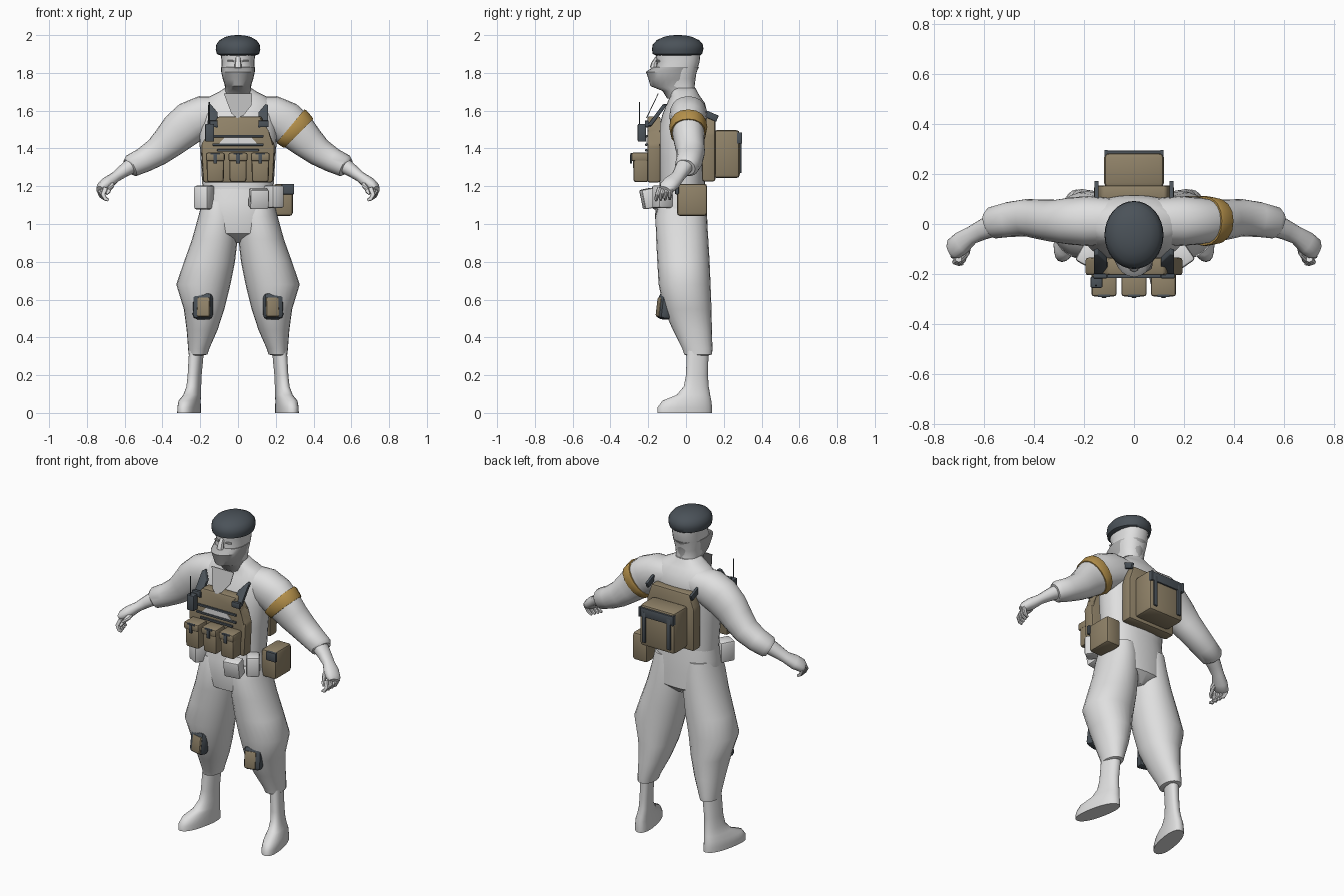
import bpy, bmesh, math
from mathutils import Vector, Matrix, Euler


def mat(name, r, g, b):
    m = bpy.data.materials.new(name)
    m.diffuse_color = (r, g, b, 1)
    return m


GREY = mat("pale_grey_cloth", .74, .74, .74)
SCARF = mat("mid_grey_cloth", .45, .45, .45)
TAN = mat("tan_canvas", .28, .225, .14)
DARK = mat("dark_slate", .07, .085, .10)
GOLD = mat("gold_band", .46, .28, .07)


def finish(bm, name, m):
    bmesh.ops.recalc_face_normals(bm, faces=bm.faces)
    me = bpy.data.meshes.new(name)
    bm.to_mesh(me)
    bm.free()
    ob = bpy.data.objects.new(name, me)
    me.materials.append(m)
    bpy.context.collection.objects.link(ob)
    return ob


def skin(name, rings, m):
    """Bridge rings of equal point count and cap both ends."""
    bm = bmesh.new()
    vs = [[bm.verts.new(p) for p in r] for r in rings]
    n = len(vs[0])
    for a, b in zip(vs, vs[1:]):
        for i in range(n):
            j = (i + 1) % n
            bm.faces.new((a[i], a[j], b[j], b[i]))
    bm.faces.new(vs[0])
    bm.faces.new(vs[-1])
    return finish(bm, name, m)


def oval(n, e):
    pts = []
    for i in range(n):
        c, s = math.cos(2 * math.pi * i / n), math.sin(2 * math.pi * i / n)
        pts.append((math.copysign(abs(c) ** (2 / e), c), math.copysign(abs(s) ** (2 / e), s)))
    return pts


def stack(name, rows, m, side=1, n=24, e=2.3, shear=0):
    """Horizontal sections: z, x0, x1, y0, y1."""
    rings = []
    for z, x0, x1, y0, y1 in rows:
        rings.append([Vector((side * ((x0 + x1) / 2 + a * (x1 - x0) / 2 - shear * b * (y1 - y0) / 2),
                              (y0 + y1) / 2 + b * (y1 - y0) / 2, z)) for a, b in oval(n, e)])
    return skin(name, rings, m)


def tube(name, rows, m, side=1, n=16, e=2.2):
    """Sections along a path: x, y, z, radius, y radius."""
    cs = [Vector(r[:3]) for r in rows]
    rings = []
    for i, r in enumerate(rows):
        d = (cs[min(i + 1, len(cs) - 1)] - cs[max(i - 1, 0)]).normalized()
        hint = Vector((0, 1, 0)) if abs(d.y) < .75 else Vector((1, 0, 0))
        u = d.cross(hint).normalized()
        v = u.cross(d)
        ring = [cs[i] + u * a * r[3] + v * b * r[4] for a, b in oval(n, e)]
        rings.append([Vector((side * p.x, p.y, p.z)) for p in ring])
    return skin(name, rings, m)


def box(name, c, s, m, bevel=.008, rot=(0, 0, 0), taper=1):
    bm = bmesh.new()
    bmesh.ops.create_cube(bm, size=1)
    for v in bm.verts:
        k = taper if v.co.z < 0 else 1
        v.co = Vector((v.co.x * s[0] * k, v.co.y * s[1] * k, v.co.z * s[2]))
    if bevel:
        bmesh.ops.bevel(bm, geom=bm.edges[:], offset=bevel, segments=2, profile=.5, affect='EDGES')
    bm.transform(Matrix.Translation(c) @ Euler(rot).to_matrix().to_4x4())
    return finish(bm, name, m)


def plate(name, pts, y0, y1, m, bevel=0, lean=0):
    """Outline in x, z given depth along y; lean tips the top backwards."""
    bm = bmesh.new()
    z0 = min(p[1] for p in pts)
    f = [bm.verts.new((x, y0 + (z - z0) * lean, z)) for x, z in pts]
    b = [bm.verts.new((x, y1 + (z - z0) * lean, z)) for x, z in pts]
    bm.faces.new(f)
    bm.faces.new(b[::-1])
    for i in range(len(pts)):
        j = (i + 1) % len(pts)
        bm.faces.new((f[j], f[i], b[i], b[j]))
    if bevel:
        bmesh.ops.bevel(bm, geom=bm.edges[:], offset=bevel, segments=2, profile=.5, affect='EDGES')
    return finish(bm, name, m)


def sym(rows):
    return [(z, -r, r, a, b) for z, r, a, b in rows]


# Torso, pelvis, head, face covering and hat
stack("torso", sym([(1.16, .185, -.145, .1), (1.22, .19, -.14, .1), (1.35, .198, -.15, .108), (1.48, .208, -.15, .115),
                    (1.58, .205, -.125, .115), (1.64, .19, -.1, .1), (1.675, .15, -.085, .075),
                    (1.7, .1, -.085, .06), (1.72, .07, -.085, .05)]), GREY, n=28)
stack("pelvis", sym([(1.2, .185, -.14, .1), (1.12, .196, -.155, .108), (1.04, .205, -.165, .112),
                     (.95, .19, -.15, .115), (.9, .06, -.06, .06)]), GREY, n=28)
stack("head", sym([(1.66, .075, -.08, .06), (1.72, .068, -.11, .045), (1.77, .078, -.15, .048), (1.83, .088, -.16, .064),
                   (1.86, .086, -.15, .072), (1.885, .09, -.16, .075), (1.93, .09, -.15, .078)]), GREY, n=24)
stack("face_scarf", sym([(1.665, .078, -.1, .055), (1.705, .07, -.125, .048), (1.73, .068, -.188, .046),
                         (1.765, .08, -.198, .05), (1.805, .089, -.212, .056), (1.83, .091, -.175, .068)]),
      SCARF, n=24, e=2.1)
tube("nose", [(0, -.15, 1.885, .012, .01), (0, -.168, 1.85, .017, .016), (0, -.172, 1.825, .02, .02)], GREY, n=8)
for s in (-1, 1):
    box("eye_socket", (s * .04, -.148, 1.862), (.032, .012, .01), SCARF, .002, (0, 0, s * .3))
stack("beret", sym([(1.893, .095, -.16, .075), (1.9, .112, -.176, .085), (1.925, .118, -.18, .092),
                    (1.95, .115, -.176, .09), (1.973, .098, -.155, .07), (1.99, .068, -.12, .035),
                    (1.998, .035, -.085, 0), (2.0, .01, -.055, -.035)]), DARK, n=32, e=2)
plate("scarf_flap", [(-.075, 1.69), (.075, 1.69), (.072, 1.63), (.03, 1.575), (-.005, 1.56), (-.035, 1.585)],
      -.212, -.207, SCARF, lean=.48)

# Limbs
for s in (-1, 1):
    tube("arm", [(.06, .01, 1.59, .085, .09), (.18, .012, 1.572, .108, .1), (.25, .012, 1.54, .112, .095),
                 (.315, .012, 1.487, .105, .085), (.37, .018, 1.432, .09, .08), (.43, .025, 1.38, .076, .075),
                 (.5, .018, 1.338, .066, .07), (.565, .005, 1.308, .06, .064), (.578, 0, 1.3, .046, .05)], GREY, s, 20)
    tube("forearm", [(.54, .005, 1.325, .045, .05), (.61, -.025, 1.278, .034, .04), (.65, -.045, 1.248, .028, .036),
                     (.69, -.075, 1.218, .034, .046), (.722, -.1, 1.195, .028, .044), (.735, -.11, 1.185, .014, .03)],
         GREY, s, 14)
    for i in range(4):
        y = -.068 - .024 * i
        tube("finger", [(.72 - .006 * i, y, 1.208 - .006 * i, .014, .013),
                        (.736 - .007 * i, y - .012, 1.175 - .007 * i, .013, .012),
                        (.725 - .008 * i, y - .018, 1.147 - .005 * i, .011, .01),
                        (.703 - .006 * i, y - .018, 1.132 - .002 * i, .007, .007)], GREY, s, 8)
    tube("thumb", [(.67, -.075, 1.222, .018, .018), (.672, -.115, 1.2, .016, .016),
                   (.685, -.145, 1.175, .012, .012), (.695, -.158, 1.158, .006, .006)], GREY, s, 8)
    stack("trouser_leg", [(1.12, .02, .19, -.14, .1), (1.04, .002, .21, -.162, .11), (.92, .002, .243, -.158, .118),
                          (.8, .016, .286, -.152, .125), (.68, .04, .327, -.145, .13), (.55, .072, .287, -.118, .135),
                          (.44, .108, .272, -.07, .137), (.34, .152, .264, -.02, .14), (.31, .162, .262, -.01, .138),
                          (.305, .18, .255, 0, .12)], GREY, s, 24, 2.1)
    stack("boot", [(.36, .18, .255, .005, .12), (.2, .195, .264, 0, .116), (.14, .198, .27, -.012, .12),
                   (.095, .2, .285, -.05, .128), (.065, .206, .306, -.125, .134), (.03, .206, .312, -.15, .138),
                   (0, .206, .312, -.152, .138)], GREY, s, 24, 2.3, .2)
    # Knee pads
    box("knee_pad", (s * .185, -.11, .565), (.105, .065, .14), DARK, .022, (-.12, 0, s * .25))
    box("knee_plate", (s * .182, -.138, .56), (.07, .024, .105), TAN, .01, (-.12, 0, s * .25))

# Arm band
tube("arm_band", [(.279, .012, 1.519, .114, .098), (.285, .012, 1.514, .117, .101),
                  (.316, .012, 1.486, .111, .095), (.322, .012, 1.48, .108, .092)], GOLD, n=16)
box("band_tab", (.335, -.02, 1.535), (.05, .05, .012), GOLD, .003, (0, .8, 0))

# Vest front and back
plate("vest_front", [(-.185, 1.22), (.185, 1.22), (.195, 1.42), (.15, 1.49), (.125, 1.57),
                     (-.105, 1.57), (-.15, 1.49), (-.195, 1.42)], -.205, -.135, TAN, .012)
plate("vest_back", [(-.16, 1.225), (.16, 1.225), (.16, 1.48), (.13, 1.57), (-.13, 1.57), (-.16, 1.48)],
      .085, .155, TAN, .012)
plate("chest_patch", [(-.11, 1.415), (.11, 1.415), (.07, 1.46), (-.07, 1.46)], -.21, -.203, GREY)
for z, w in ((1.465, .27), (1.42, .27), (1.39, .22)):
    box("chest_webbing", (0, -.21, z), (w, .012, .012), DARK, .002)
for s in (-1, 1):
    plate("front_strap", [(s * .105, 1.51), (s * .16, 1.52), (s * .16, 1.63), (s * .145, 1.635), (s * .108, 1.59)],
          -.215, -.19, DARK, .003, .75)
    box("strap_buckle", (s * .135, -.208, 1.53), (.055, .02, .035), DARK, .004)
    box("back_strap", (s * .15, .125, 1.575), (.016, .09, .035), DARK, .003, (-.4, 0, 0))

# Magazine pouches
for x in (-.12, 0, .118):
    box("ammo_pouch", (x, -.238, 1.295), (.094, .085, .145), TAN, .012, taper=.94)
    box("pouch_flap", (x, -.242, 1.355), (.1, .095, .045), TAN, .01)
    box("pouch_clip", (x, -.291, 1.345), (.02, .009, .05), DARK, .002)
    box("pouch_tab", (x, -.287, 1.372), (.05, .012, .01), DARK, .002)

# Radio
box("radio", (-.15, -.233, 1.483), (.048, .045, .095), DARK, .006)
tube("radio_antenna", [(-.152, -.246, 1.52, .004, .004), (-.152, -.246, 1.645, .003, .003)], DARK, n=6)

# Backpack
box("backpack", (0, .215, 1.37), (.24, .14, .255), TAN, .02)
box("backpack_band", (0, .286, 1.455), (.235, .016, .055), DARK, .004)
for s in (-1, 1):
    box("backpack_strap", (s * .085, .288, 1.365), (.024, .014, .19), DARK, .003)
    box("backpack_end_buckle", (s * .112, .282, 1.455), (.012, .03, .06), DARK, .003)

# Belt pouches
box("belt_pouch_right", (-.178, -.125, 1.14), (.085, .09, .125), GREY, .012, (0, 0, -.5))
box("belt_pouch_front", (.11, -.198, 1.135), (.1, .07, .105), GREY, .01, (.2, 0, .15))
box("belt_pouch_left", (.19, -.125, 1.145), (.075, .09, .12), GREY, .012, (0, 0, .6))
box("hip_pouch", (.24, .032, 1.128), (.1, .16, .17), TAN, .016)
box("hip_pouch_flap", (.264, -.048, 1.185), (.065, .02, .055), DARK, .004)

# Soft shading with crisp edges
for ob in bpy.data.objects:
    ob.select_set(True)
    bpy.context.view_layer.objects.active = ob
bpy.ops.object.shade_smooth_by_angle(angle=math.radians(40))
